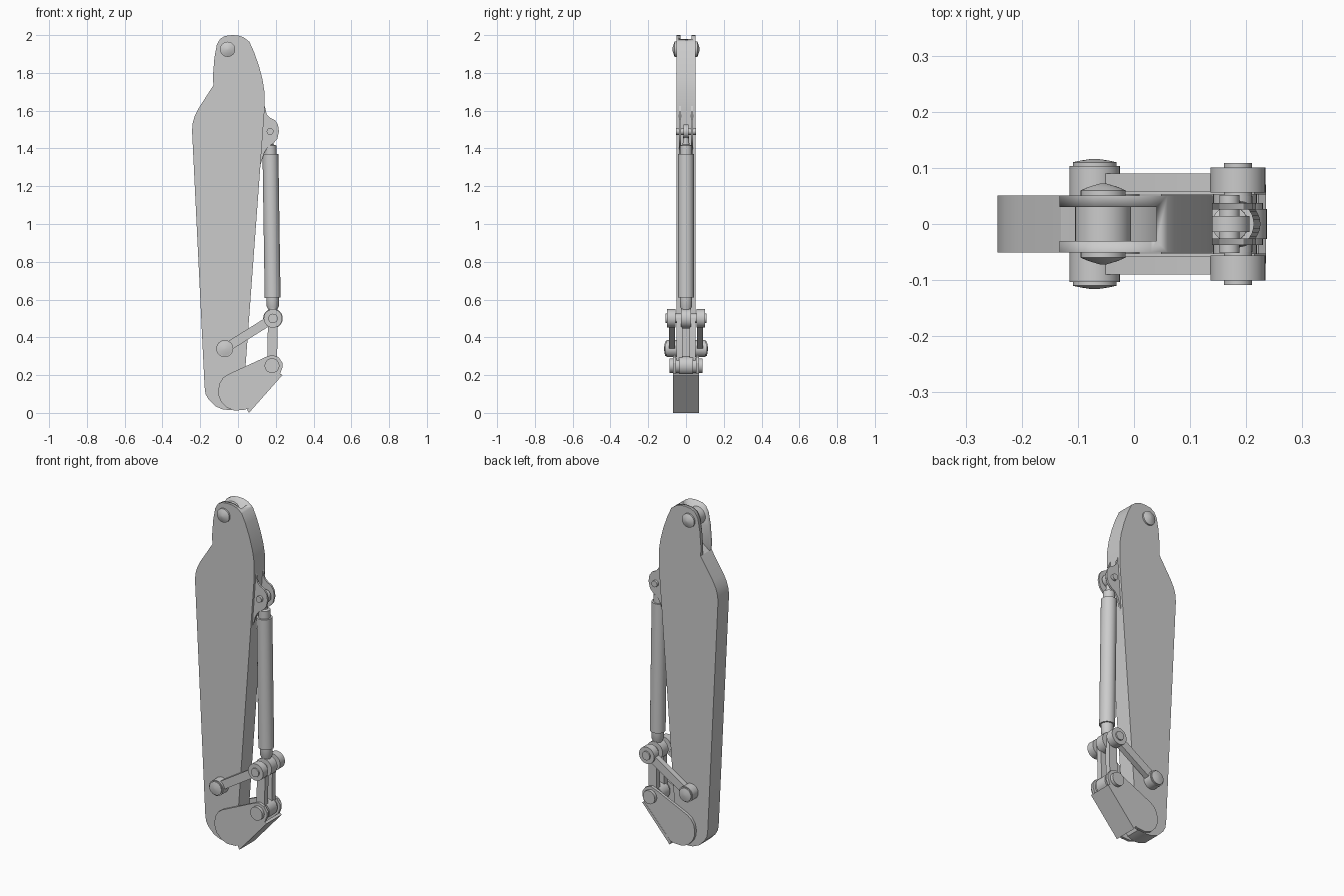
import bpy, bmesh, math
from mathutils import Vector

cube = bpy.data.objects.get("Cube")
if cube:
    bpy.data.objects.remove(cube, do_unlink=True)


def finish(name, bm):
    bmesh.ops.recalc_face_normals(bm, faces=bm.faces)
    mesh = bpy.data.meshes.new(name)
    bm.to_mesh(mesh)
    bm.free()
    obj = bpy.data.objects.new(name, mesh)
    bpy.context.collection.objects.link(obj)
    bpy.ops.object.select_all(action='DESELECT')
    obj.select_set(True)
    bpy.context.view_layer.objects.active = obj
    bpy.ops.object.shade_smooth_by_angle(angle=math.radians(30))
    return obj


def plate(name, profile, y0, y1):
    """Extrude an x-z outline from y0 to y1."""
    bm = bmesh.new()
    face = bm.faces.new([bm.verts.new((x, y0, z)) for x, z in profile])
    out = bmesh.ops.extrude_face_region(bm, geom=[face])
    moved = [v for v in out["geom"] if isinstance(v, bmesh.types.BMVert)]
    bmesh.ops.translate(bm, vec=(0, y1 - y0, 0), verts=moved)
    return finish(name, bm)


def lathe(name, start, axis, rings, segments=32):
    """Closed solid of revolution; rings are (distance, radius) along axis."""
    start, axis = Vector(start), Vector(axis).normalized()
    u = axis.orthogonal().normalized()
    v = axis.cross(u)
    bm = bmesh.new()
    loops = []
    for d, r in rings:
        loops.append([bm.verts.new(start + axis * d + r * (u * math.cos(a) + v * math.sin(a)))
                      for a in (math.tau * i / segments for i in range(segments))])
    for a, b in zip(loops, loops[1:]):
        for i in range(segments):
            j = (i + 1) % segments
            bm.faces.new((a[i], a[j], b[j], b[i]))
    bm.faces.new(loops[0])
    bm.faces.new(loops[-1])
    return finish(name, bm)


def pin(name, centre, radius, half, dome=0.0):
    """Pin across y, with optional shallow domed ends."""
    x, z = centre
    rings = [(-half, radius), (half, radius)]
    if dome:
        rings = [(-half - dome, radius * 0.15), (-half - dome * 0.5, radius * 0.65)] + rings
        rings += [(half + dome * 0.5, radius * 0.65), (half + dome, radius * 0.15)]
    return lathe(name, (x, 0, z), (0, 1, 0), rings)


def boss(name, centre, radius, y0, y1):
    return lathe(name, (centre[0], 0, centre[1]), (0, 1, 0), [(y0, radius), (y1, radius)])


def capsule(a, b, r, steps=10):
    """Outline of a bar with round ends."""
    base = math.atan2(b[1] - a[1], b[0] - a[0])
    pts = []
    for c, turn in ((b, -math.pi / 2), (a, math.pi / 2)):
        for i in range(steps + 1):
            t = base + turn + math.pi * i / steps
            pts.append((c[0] + r * math.cos(t), c[1] + r * math.sin(t)))
    return pts


def both_sides(name, make, y0, y1):
    make("right_" + name, -y1, -y0)
    make("left_" + name, y0, y1)


# Pivot positions in x, z
TOP = (-0.055, 1.925)
CYL = (0.17, 1.49)
KNEE = (0.185, 0.50)
ROCK = (-0.07, 0.34)
TIP = (0.18, 0.25)

# Main arm with a forked top
arm = plate("arm", [
    (-0.03, 2.0), (0.0, 1.998), (0.03, 1.988), (0.06, 1.965), (0.085, 1.91),
    (0.11, 1.84), (0.13, 1.765), (0.14, 1.70), (0.14, 1.60), (0.04, 0.25),
    (0.03, 0.08), (0.0, 0.03), (-0.04, 0.015), (-0.08, 0.018), (-0.12, 0.035),
    (-0.155, 0.07), (-0.172, 0.10), (-0.177, 0.14), (-0.243, 1.49),
    (-0.241, 1.53), (-0.23, 1.57), (-0.21, 1.61), (-0.13, 1.735),
    (-0.133, 1.78), (-0.125, 1.88), (-0.112, 1.95), (-0.095, 1.98), (-0.07, 1.995),
], -0.051, 0.051)
slot = plate("slot_cutter", [
    (0.04, 2.1), (0.04, 1.95), (0.01, 1.87), (-0.06, 1.79), (-0.13, 1.735),
    (-0.3, 1.735), (-0.3, 2.1)], -0.03, 0.03)
slot.hide_render = True
cut = arm.modifiers.new("slot", 'BOOLEAN')
cut.object = slot
cut.operation = 'DIFFERENCE'
cut.solver = 'EXACT'
bpy.context.view_layer.objects.active = arm
bpy.ops.object.modifier_apply(modifier="slot")
bpy.data.objects.remove(slot, do_unlink=True)

# Top pivot
boss("top_bushing", TOP, 0.05, -0.03, 0.03)
pin("top_pin", TOP, 0.04, 0.06, 0.012)

# Cylinder mounting lugs
lug = [(0.13, 1.64), (0.143, 1.62), (0.152, 1.58), (0.17, 1.562), (0.195, 1.55),
       (0.212, 1.525), (0.217, 1.49), (0.208, 1.45), (0.185, 1.425), (0.16, 1.41),
       (0.14, 1.38), (0.115, 1.30), (0.10, 1.45)]
both_sides("cylinder_lug", lambda n, a, b: plate(n, lug, a, b), 0.026, 0.037)
pin("cylinder_pin", CYL, 0.018, 0.052)

# Hydraulic cylinder, from its upper eye down to the knee
boss("cylinder_eye", CYL, 0.036, -0.014, 0.014)
top, knee = Vector((CYL[0], 0, CYL[1])), Vector((KNEE[0], 0, KNEE[1]))
lathe("cylinder", top, knee - top, [
    (0.02, 0.014), (0.07, 0.018), (0.075, 0.032), (0.12, 0.032), (0.12, 0.042),
    (0.88, 0.042), (0.88, 0.033), (0.925, 0.033), (0.955, 0.018), (0.98, 0.018)])
boss("rod_eye", KNEE, 0.052, -0.027, 0.027)

# Rocker links between arm and knee
both_sides("rocker_link", lambda n, a, b: plate(n, capsule(ROCK, KNEE, 0.024), a, b), 0.058, 0.09)
both_sides("rocker_boss", lambda n, a, b: boss(n, ROCK, 0.045, a, b), 0.051, 0.103)
both_sides("knee_boss", lambda n, a, b: boss(n, KNEE, 0.049, a, b), 0.056, 0.101)
pin("rocker_pin", ROCK, 0.039, 0.11, 0.006)
pin("knee_pin", KNEE, 0.025, 0.109)

# Links from knee to bucket
both_sides("bucket_link", lambda n, a, b: plate(n, capsule(TIP, KNEE, 0.026), a, b), 0.018, 0.05)
boss("bucket_link_eye", TIP, 0.05, -0.037, 0.037)
pin("bucket_link_pin", TIP, 0.039, 0.088)

# Bucket cheeks, cutting plate and lower pivot
cheek = [(-0.105, 0.12), (-0.098, 0.155), (-0.08, 0.185), (-0.055, 0.203),
         (0.145, 0.295), (0.18, 0.307), (0.215, 0.295), (0.235, 0.265),
         (0.235, 0.24), (0.222, 0.205), (0.06, 0.025), (0.03, 0.015), (-0.02, 0.013),
         (-0.06, 0.028), (-0.09, 0.06), (-0.102, 0.09)]
both_sides("bucket_cheek", lambda n, a, b: plate(n, cheek, a, b), 0.053, 0.069)
plate("bucket_blade", [(0.235, 0.20), (0.222, 0.208), (0.048, 0.017), (0.058, 0.0)], -0.07, 0.07)
pin("bucket_pivot_pin", (-0.03, 0.11), 0.04, 0.06)
